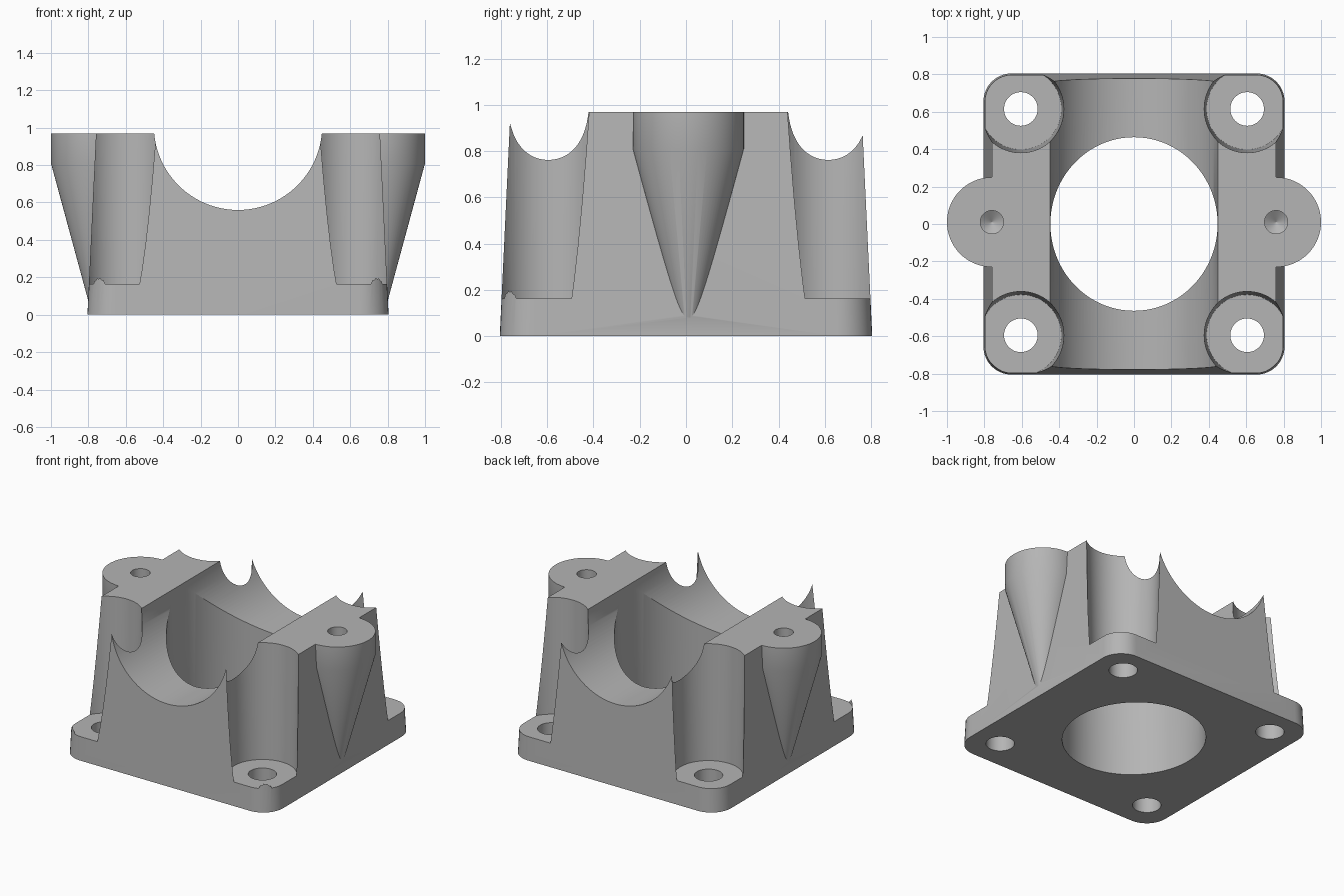
import bpy, bmesh, math

cube = bpy.data.objects.get("Cube")
if cube:
    bpy.data.objects.remove(cube, do_unlink=True)

TOP = 0.97      # finished height
OVER = 1.2      # cutters and blanks run past the top
SHIFT = 0.01    # the bolt pattern sits slightly towards the back

grey = bpy.data.materials.new("cast_grey")
grey.use_nodes = True
grey.diffuse_color = (0.46, 0.46, 0.46, 1)
grey.node_tree.nodes["Principled BSDF"].inputs["Base Color"].default_value = grey.diffuse_color


def loft(name, rings):
    """Closed solid through a stack of matching rings."""
    bm = bmesh.new()
    loops = [[bm.verts.new(p) for p in ring] for ring in rings]
    n = len(loops[0])
    for a, b in zip(loops, loops[1:]):
        for i in range(n):
            j = (i + 1) % n
            bm.faces.new((a[i], a[j], b[j], b[i]))
    bm.faces.new(loops[0][::-1])
    bm.faces.new(loops[-1])
    bmesh.ops.recalc_face_normals(bm, faces=bm.faces)
    mesh = bpy.data.meshes.new(name)
    bm.to_mesh(mesh)
    bm.free()
    mesh.materials.append(grey)
    obj = bpy.data.objects.new(name, mesh)
    bpy.context.collection.objects.link(obj)
    return obj


def turned(name, x, y, profile, stretch=1.0, n=72):
    """Upright round solid from (radius, z) pairs."""
    angles = [2 * math.pi * i / n for i in range(n)]
    return loft(name, [[(x + r * math.cos(a), y + r * stretch * math.sin(a), z)
                        for a in angles] for r, z in profile])


def rounded_square(half, radius, z, steps=10):
    ring = []
    for quarter, (sx, sy) in enumerate([(1, 1), (-1, 1), (-1, -1), (1, -1)]):
        for i in range(steps + 1):
            a = math.pi / 2 * (quarter + i / steps)
            ring.append((sx * (half - radius) + radius * math.cos(a),
                         sy * (half - radius) + radius * math.sin(a), z))
    return ring


def combine(target, tool, operation):
    mod = target.modifiers.new(operation.lower(), 'BOOLEAN')
    mod.operation = operation
    mod.solver = 'EXACT'
    mod.object = tool
    bpy.context.view_layer.objects.active = target
    bpy.ops.object.modifier_apply(modifier=mod.name)
    bpy.data.objects.remove(tool, do_unlink=True)


# Drafted block with rounded corners
taper = 0.046 / TOP
housing = loft("bearing_housing", [rounded_square(0.805, 0.15, 0),
                                   rounded_square(0.805 - taper * OVER, 0.11, OVER)])

# Side ears: round bosses that shrink to a point low on the wall
for side in (-1, 1):
    ear = turned("side_ear", side * 0.76, SHIFT,
                 [(0.042, 0.08), (0.24, 0.81), (0.24, OVER)])
    combine(housing, ear, 'UNION')

# Flat top
trim = loft("top_trim", [rounded_square(1.5, 0.1, z) for z in (TOP, 1.5)])
combine(housing, trim, 'DIFFERENCE')

# Half-round trough running front to back
arc = [2 * math.pi * i / 128 for i in range(128)]
trough = loft("trough_cutter", [[(0.45 * math.cos(a), y, 1.01 + 0.45 * math.sin(a))
                                 for a in arc] for y in (-1.2, 1.2)])
combine(housing, trough, 'DIFFERENCE')

# Central vertical bore
bore = turned("bore_cutter", 0, 0, [(0.447, -0.2), (0.447, OVER)], stretch=1.038, n=128)
combine(housing, bore, 'DIFFERENCE')

# Corner bolt seats and through holes, and drilled ear holes
for side in (-1, 1):
    for end in (-1, 1):
        x, y = side * 0.605, SHIFT + end * 0.605
        seat = turned("seat_cutter", x, y, [(0.217, 0.163), (0.239, OVER)])
        combine(housing, seat, 'DIFFERENCE')
        hole = turned("bolt_hole_cutter", x, y, [(0.09, -0.2), (0.09, 0.5)], n=48)
        combine(housing, hole, 'DIFFERENCE')
    drill = turned("ear_hole_cutter", side * 0.76, SHIFT,
                   [(0.002, 0.72), (0.062, 0.76), (0.062, OVER)], n=40)
    combine(housing, drill, 'DIFFERENCE')

# Smooth curved walls, crisp edges
bpy.ops.object.select_all(action='DESELECT')
housing.select_set(True)
bpy.context.view_layer.objects.active = housing
bpy.ops.object.shade_smooth_by_angle(angle=math.radians(25))
